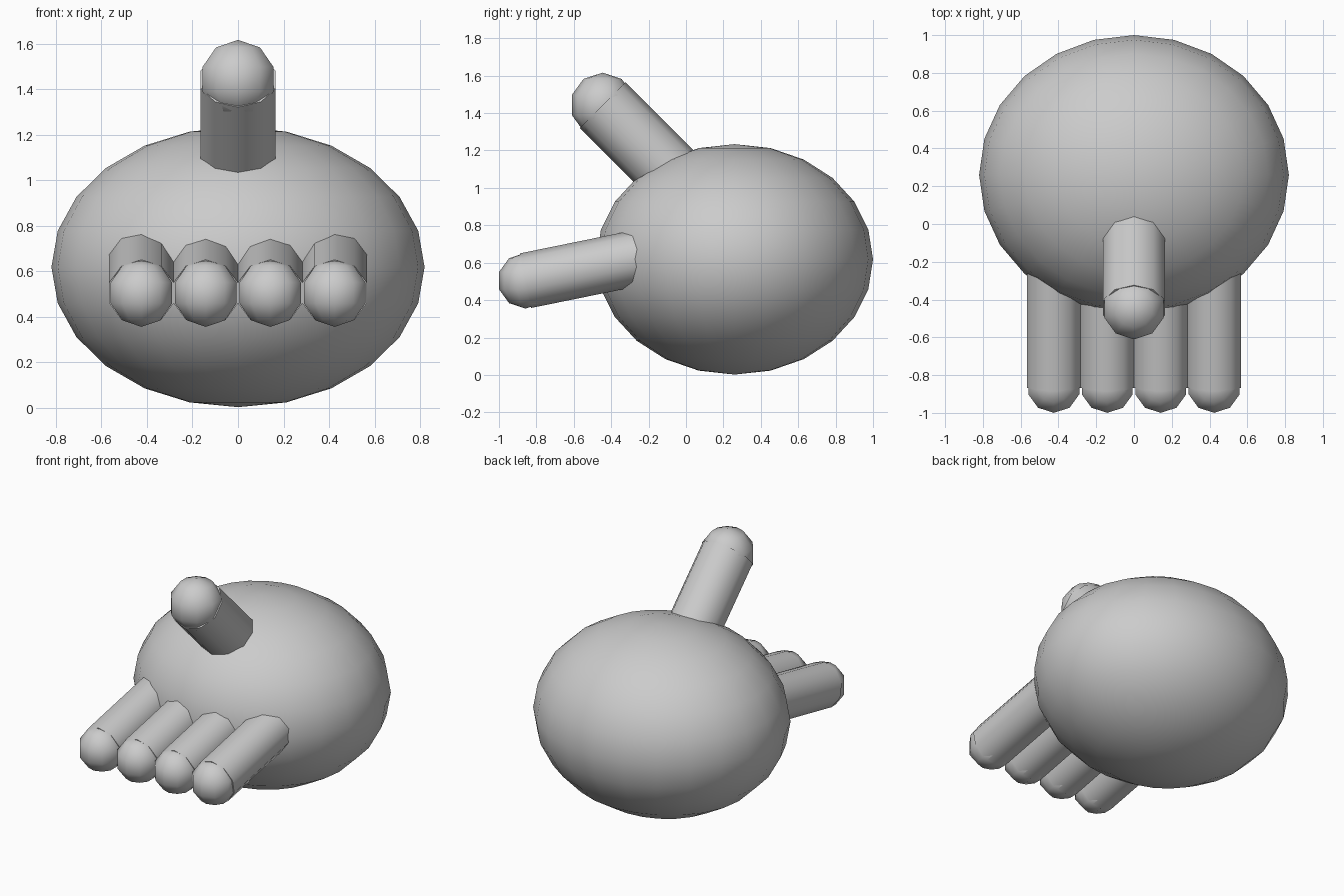
import bpy
from math import radians
from mathutils import Vector, Matrix

if "Cube" in bpy.data.objects:
    bpy.data.objects.remove(bpy.data.objects["Cube"])


def ball(name, centre, radii, segments, rings):
    bpy.ops.mesh.primitive_uv_sphere_add(segments=segments, ring_count=rings, radius=1, location=centre)
    ob = bpy.context.object
    ob.name = name
    ob.scale = radii
    bpy.ops.object.transform_apply(location=False, rotation=False, scale=True)
    bpy.ops.object.shade_smooth()
    return ob


def digit(name, tip, radius, length, tilt):
    """Ten-sided rod running back from the tip into the palm, with a round tip."""
    tip = Vector(tip)
    axis = Matrix.Rotation(tilt, 3, 'X') @ Vector((0, 0, 1))
    bpy.ops.mesh.primitive_cylinder_add(vertices=10, radius=radius, depth=length,
                                        location=tip - axis * length / 2, rotation=(tilt, 0, 0))
    bpy.context.object.name = name
    bpy.ops.object.shade_smooth_by_angle(angle=radians(50))
    ball(name + "_tip", tip, (radius,) * 3, 10, 5)


# palm
ball("palm", (0, 0.26, 0.618), (0.82, 0.74, 0.616), 24, 12)

# four fingers side by side, drooping slightly
for i in range(4):
    digit(f"finger_{i + 1}", ((i - 1.5) * 0.283, -0.858, 0.504), 0.149, 0.75, radians(101.5))

# thumb, leaning forward
digit("thumb", (0, -0.446, 1.443), 0.173, 0.75, radians(45))
